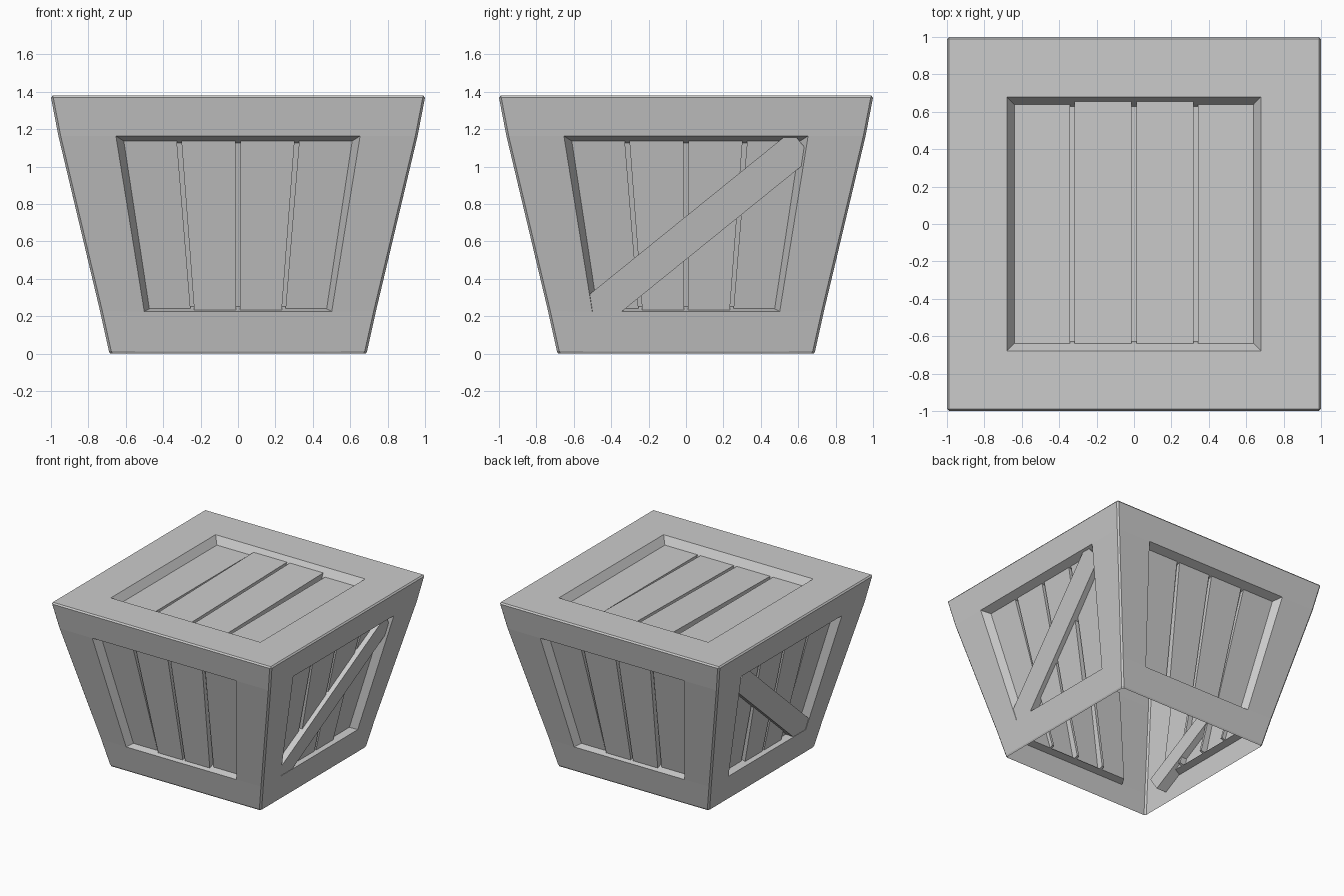
import bpy, bmesh
from math import radians
from mathutils import Matrix, Vector

cube = bpy.data.objects.get("Cube")
if cube:
    bpy.data.objects.remove(cube, do_unlink=True)

HEIGHT = 1.38
RIM, INNER = 0.68, 0.64          # opening half-width at the frame and at the planks
PLANK, GROOVE = 0.06, 0.09       # depths below the frame surface
PROFILE = [(0, 0.683), (0.012, 0.69), (0.225, 0.737), (1.163, 0.96), (HEIGHT, 1.002)]

grey = bpy.data.materials.new("plain_grey")
grey.use_nodes = True
grey.diffuse_color = (0.6, 0.6, 0.6, 1)
grey.node_tree.nodes["Principled BSDF"].inputs["Base Color"].default_value = (0.6, 0.6, 0.6, 1)


def half_width(z):
    """Half-width of the tapered crate at height z."""
    for (z0, w0), (z1, w1) in zip(PROFILE, PROFILE[1:]):
        if z <= z1:
            break
    return w0 + (w1 - w0) * (z - z0) / (z1 - z0)


def side_map(turn):
    rot = Matrix.Rotation(radians(90 * turn), 3, 'Z')

    def place(u, v, d):
        w = half_width(v)
        return rot @ Vector((u * w, d - w, v))
    return place


def top_map(u, v, d):
    return Vector((u, v, HEIGHT - d))


def add_quad(bm, place, pts):
    return bm.faces.new([bm.verts.new(place(*p)) for p in pts])


def finish(bm, name):
    bmesh.ops.remove_doubles(bm, verts=bm.verts, dist=0.0005)
    mesh = bpy.data.meshes.new(name)
    bm.to_mesh(mesh)
    bm.free()
    mesh.materials.append(grey)
    obj = bpy.data.objects.new(name, mesh)
    bpy.context.collection.objects.link(obj)
    return obj


# Panels: name, mapping, outer and inner opening heights, which plank end is raised
SIDE_V = (0.225, 1.163, 0.24, 1.137)
PANELS = [(n, side_map(i), SIDE_V, 0) for i, n in enumerate(("front", "left", "back", "right"))]
PANELS.append(("top", top_map, (-RIM, RIM, -INNER, INNER), 1))

# Frame skin: a ring of quads around each opening, open underneath
bm = bmesh.new()
for name, place, _, _ in PANELS:
    us = (-1, -RIM, RIM, 1)
    if name == "top":
        edge = PROFILE[-1][1]
        us = (-edge, -RIM, RIM, edge)
        rows = us
        hole = 1
    else:
        rows = [z for z, w in PROFILE]
        hole = 2
    for i in range(3):
        for j in range(len(rows) - 1):
            if (i, j) != (1, hole):
                u0, u1, v0, v1 = us[i], us[i + 1], rows[j], rows[j + 1]
                add_quad(bm, place, [(u0, v0, 0), (u1, v0, 0), (u1, v1, 0), (u0, v1, 0)])
# Weld the corners: the top ring is matched to the side columns
bmesh.ops.remove_doubles(bm, verts=bm.verts, dist=0.003)
corners = [e for e in bm.edges if len(e.link_faces) == 2 and e.calc_face_angle() > 0.9]
bmesh.ops.bevel(bm, geom=corners, offset=0.012, segments=1, affect='EDGES')

# Sloped lips leading from the frame down to the planks
for name, place, (v0, v1, w0, w1), _ in PANELS:
    outer = [(-RIM, v0, 0), (RIM, v0, 0), (RIM, v1, 0), (-RIM, v1, 0)]
    inner = [(-INNER, w0, PLANK), (INNER, w0, PLANK), (INNER, w1, PLANK), (-INNER, w1, PLANK)]
    for i in range(4):
        j = (i + 1) % 4
        add_quad(bm, place, [outer[i], outer[j], inner[j], inner[i]])
finish(bm, "frame")

# Planks with grooves between them; the two middle planks are raised at one end
GAP = 0.013
LEFT = (-INNER, -0.33 + GAP, GAP, 0.33 + GAP)
RIGHT = (-0.33 - GAP, -GAP, 0.33 - GAP, INNER)
for name, place, (o0, o1, w0, w1), raised in PANELS:
    bm = bmesh.new()
    ends = []
    for i in range(4):
        depth = [PLANK, PLANK]
        if i in (1, 2):
            depth[raised] -= 0.022
        t0, t1 = [1 - d / PLANK for d in depth]
        v0, v1 = w0 + (o0 - w0) * t0, w1 + (o1 - w1) * t1
        ends.append(((v0, depth[0]), (v1, depth[1])))
        a, b = LEFT[i], RIGHT[i]
        add_quad(bm, place, [(a, v0, depth[0]), (b, v0, depth[0]), (b, v1, depth[1]), (a, v1, depth[1])])
    for i in range(3):
        a, b = RIGHT[i], LEFT[i + 1]
        (p0, p1), (q0, q1) = ends[i], ends[i + 1]
        g0, g1 = w0 + 0.012, w1 - 0.012
        add_quad(bm, place, [(a, *p0), (a, g0, GROOVE), (a, g1, GROOVE), (a, *p1)])
        add_quad(bm, place, [(b, g0, GROOVE), (b, *q0), (b, *q1), (b, g1, GROOVE)])
        add_quad(bm, place, [(a, g0, GROOVE), (b, g0, GROOVE), (b, g1, GROOVE), (a, g1, GROOVE)])
        add_quad(bm, place, [(a, *p0), (b, *q0), (b, g0, GROOVE), (a, g0, GROOVE)])
        add_quad(bm, place, [(a, g1, GROOVE), (b, g1, GROOVE), (b, *q1), (a, *p1)])
    finish(bm, name + "_planks")

# Diagonal braces on the left and right sides
low, high = Vector((-0.53, 0.19)), Vector((0.62, 1.12))
across = (high - low).orthogonal().normalized() * 0.09
for name, sign in (("left_brace", 1), ("right_brace", -1)):
    bm = bmesh.new()
    rings = []
    for thick in (0, 0.09):
        ring = []
        for end, sink, off in ((low, 0.003, -1), (high, 0.018, -1), (high, 0.018, 1), (low, 0.003, 1)):
            y, z = end + across * off
            ring.append(bm.verts.new((sign * (half_width(z) - sink - thick), y, z)))
        rings.append(ring)
    front, back = rings
    bm.faces.new(front)
    bm.faces.new(back[::-1])
    for i in range(4):
        j = (i + 1) % 4
        bm.faces.new((front[j], front[i], back[i], back[j]))
    bmesh.ops.recalc_face_normals(bm, faces=bm.faces)
    finish(bm, name)
